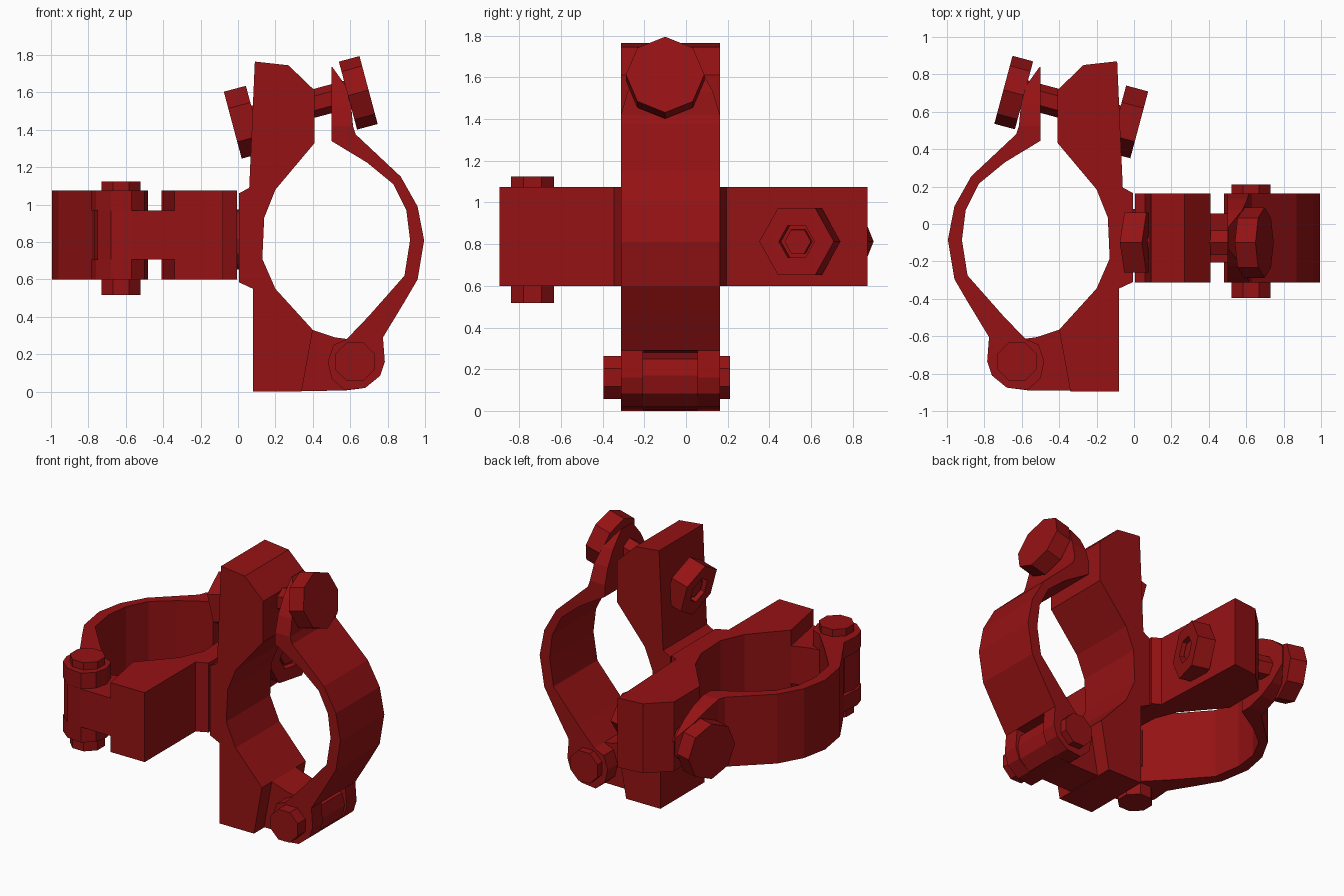
import bpy, bmesh
from math import sin, cos, pi, radians
from mathutils import Vector, Matrix

if "Cube" in bpy.data.objects:
    bpy.data.objects.remove(bpy.data.objects["Cube"])

red = bpy.data.materials.new("red_paint")
red.diffuse_color = (0.30, 0.006, 0.007, 1)
red.use_nodes = True
red.node_tree.nodes["Principled BSDF"].inputs["Base Color"].default_value = red.diffuse_color

# Both half clamps share one local frame: u = outward, d = band width, v = along the body
UPRIGHT = Matrix(((1, 0, 0, 0), (0, 1, 0, -0.075), (0, 0, 1, 0), (0, 0, 0, 1)))
LEVEL = Matrix(((-1, 0, 0, 0), (0, 0, 1, -0.895), (0, 1, 0, 0.8375), (0, 0, 0, 1)))
W = 0.2375   # half band width
T = 0.13     # half hinge tongue width


def finish(name, bm, frame):
    bmesh.ops.remove_doubles(bm, verts=bm.verts, dist=1e-5)
    bm.transform(frame)
    bmesh.ops.recalc_face_normals(bm, faces=bm.faces)
    me = bpy.data.meshes.new(name)
    bm.to_mesh(me)
    bm.free()
    me.materials.append(red)
    bpy.context.collection.objects.link(bpy.data.objects.new(name, me))


def stack(name, rings, frame):
    """Join closed rings of points into a capped solid."""
    bm = bmesh.new()
    vs = [[bm.verts.new(p) for p in r] for r in rings]
    n = len(vs[0])
    for a, b in zip(vs, vs[1:]):
        for i in range(n):
            j = (i + 1) % n
            bm.faces.new((a[i], a[j], b[j], b[i]))
    bm.faces.new(vs[0])
    bm.faces.new(vs[-1])
    finish(name, bm, frame)


def prism(name, outline, d0, d1, frame):
    stack(name, [[(u, d, v) for u, v in outline] for d in (d0, d1)], frame)


def lathe(name, origin, axis, side, n, profile, frame, phase=0):
    """Facetted turned part; profile is (radius, distance along axis)."""
    o, a, s = Vector(origin), Vector(axis).normalized(), Vector(side).normalized()
    t = a.cross(s)
    stack(name, [[o + a * h + (s * cos(phase + 2 * pi * i / n) + t * sin(phase + 2 * pi * i / n)) * max(r, 1e-3)
                  for i in range(n)] for r, h in profile], frame)


BODY = [(.08, 0), (.08, .55), (.005, .585), (.005, 1.06), (.06, 1.09), (.09, 1.765),
        (.27, 1.745), (.41, 1.61), (.41, 1.33), (.20, 1.08), (.14, .93), (.13, .71),
        (.20, .55), (.40, .33), (.34, 0)]
TONGUE = [(.30, .003), (.57, .006), (.68, .02), (.75, .085), (.77, .17), (.75, .25),
          (.58, .282), (.52, .29), (.40, .33), (.30, .30)]
ARM = [(.50, 1.34), (.50, 1.42), (.615, 1.42), (.63, 1.375), (.87, 1.15), (.96, .99),
       (.995, .81), (.96, .60), (.89, .48), (.775, .29), (.58, .28), (.70, .405),
       (.89, .62), (.92, .81), (.90, .97), (.83, 1.11), (.69, 1.225)]
PRONG = [(.775, .29), (.785, .16), (.76, .085), (.68, .02), (.57, .008), (.50, .07),
         (.48, .16), (.51, .25), (.58, .28)]
TIP = [(.615, 1.42, W), (.605, 1.53, .205), (.58, 1.63, .15), (.505, 1.735, .06)]


def half_clamp(tag, f):
    # Fixed body with hinge tongue, and hinged arm with forked foot
    prism(tag + "_body", BODY, -W, W, f)
    prism(tag + "_hinge_tongue", TONGUE, -T, T, f)
    prism(tag + "_arm", ARM, -W, W, f)
    for side, d0, d1 in (("front", -W, -T), ("back", T, W)):
        prism(f"{tag}_prong_{side}", PRONG, d0, d1, f)
    # Rounded, tapering tip of the arm
    stack(tag + "_arm_tip", [[(.50, -w, v), (u, -w, v), (u, w, v), (.50, w, v)] for u, v, w in TIP], f)
    # Hinge pin with a head at each end
    lathe(tag + "_hinge_pin", (.625, -.32, .16), (0, 1, 0), (0, 0, 1), 8,
          [(.112, 0), (.112, .607)], f, pi / 8)
    # Tilted closing bolt: head, shank and hollow nut
    k = radians(15)
    axis, side = (cos(k), 0, sin(k)), (-sin(k), 0, cos(k))
    lathe(tag + "_bolt_head", (.588, -.025, 1.583), axis, side, 8, [(.188, 0), (.188, .114)], f)
    nut = (-.028, -.025, 1.425)
    lathe(tag + "_bolt_shank", nut, axis, side, 6, [(.065, .02), (.075, .12), (.075, .66)], f)
    lathe(tag + "_nut", nut, axis, side, 6,
          [(0, .04), (.088, .04), (.088, 0), (.185, 0), (.185, .122), (0, .122)], f)


half_clamp("upright_clamp", UPRIGHT)
half_clamp("level_clamp", LEVEL)

# Swivel disc joining the two bodies back to back
lathe("swivel_disc", (-.03, -.075, .8175), (1, 0, 0), (0, 0, 1), 12, [(.155, 0), (.155, .06)], Matrix())
